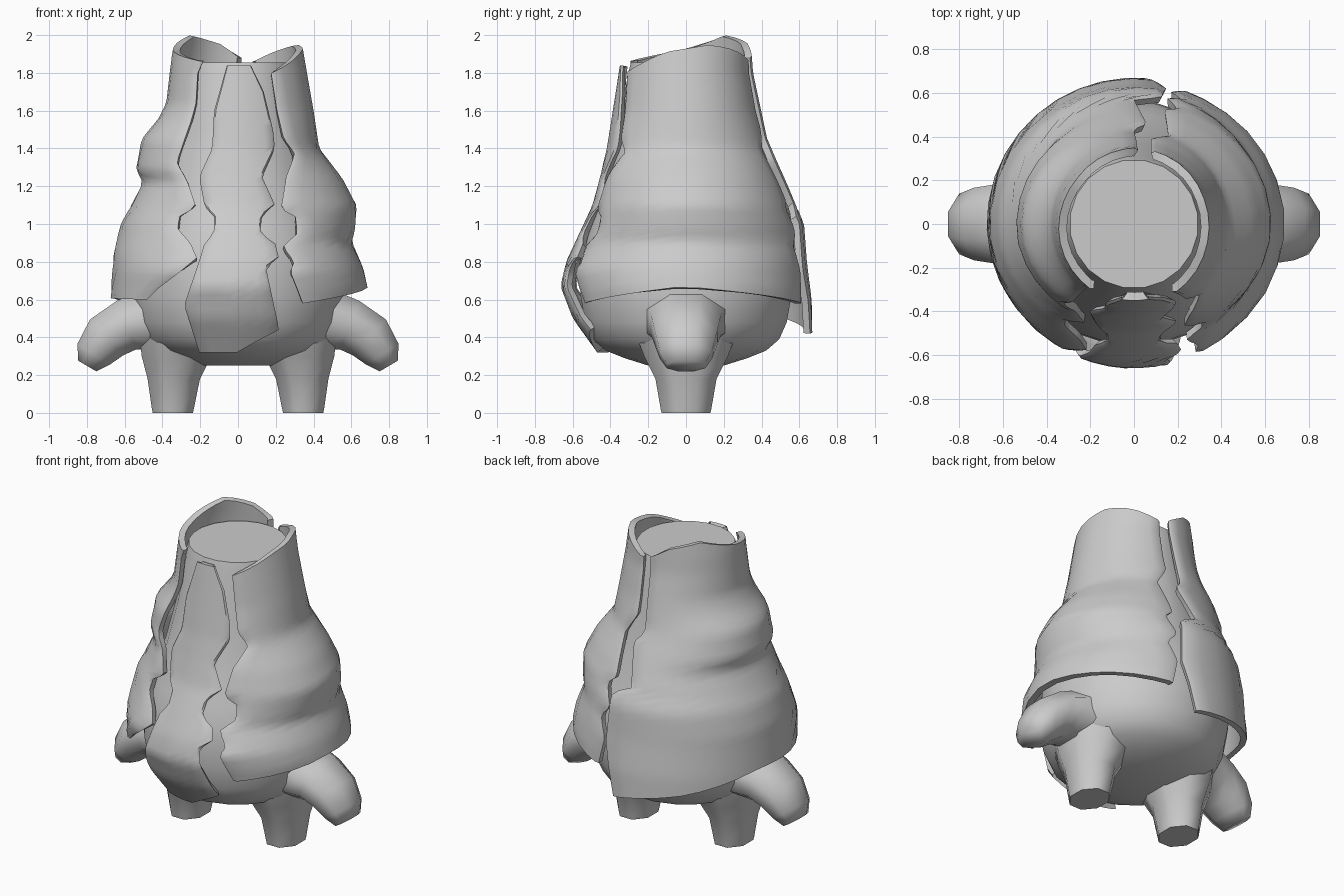
import bpy, bmesh, math
from mathutils import Vector

grey = bpy.data.materials.new("stone_grey")
grey.diffuse_color = (0.6, 0.6, 0.6, 1)


def lerp(table, t):
    """Linear lookup in a list of rising (key, value) pairs."""
    if t <= table[0][0]:
        return table[0][1]
    for (a, va), (b, vb) in zip(table, table[1:]):
        if t <= b:
            return va + (vb - va) * (t - a) / (b - a)
    return table[-1][1]


def finish(name, bm, angle=40, thickness=0):
    me = bpy.data.meshes.new(name)
    bm.to_mesh(me)
    bm.free()
    ob = bpy.data.objects.new(name, me)
    bpy.context.collection.objects.link(ob)
    me.materials.append(grey)
    bpy.ops.object.select_all(action='DESELECT')
    ob.select_set(True)
    bpy.context.view_layer.objects.active = ob
    if thickness:
        mod = ob.modifiers.new("thickness", 'SOLIDIFY')
        mod.thickness = thickness
        mod.offset = -1
        bpy.ops.object.modifier_apply(modifier=mod.name)
    bpy.ops.object.shade_smooth_by_angle(angle=math.radians(angle))
    return ob


def loft(name, rings, sides, angle=40):
    """Skin elliptical rings: (centre, across axis, half width, half depth in y)."""
    bm = bmesh.new()
    loops = []
    for centre, axis, a, b in rings:
        c, ax = Vector(centre), Vector(axis).normalized()
        ay = Vector((0, 1, 0))
        loops.append([bm.verts.new(c + ax * a * math.cos(t) + ay * b * math.sin(t))
                      for t in ((i + 0.5) * math.tau / sides for i in range(sides))])
    for p, q in zip(loops, loops[1:]):
        for i in range(sides):
            j = (i + 1) % sides
            bm.faces.new((p[i], p[j], q[j], q[i]))
    bm.faces.new(loops[0])
    bm.faces.new(loops[-1])
    bmesh.ops.recalc_face_normals(bm, faces=bm.faces)
    return finish(name, bm, angle)


def shell(name, side, start, end, low, high, front, flank, back, cols, rows=40):
    """Curved plate; start and end give the ragged x offset of both edges by height."""
    us = [0, 0.25 / cols] + [c / cols for c in range(1, cols)] + [1 - 0.25 / cols, 1]
    bm = bmesh.new()
    grid = []
    for r in range(rows + 1):
        line = []
        for u in us:
            zb, zt = lerp(low, u), lerp(high, u)
            z = zb + (zt - zb) * r / rows
            a = math.asin(lerp(start, z) / lerp(front, z))
            b = math.asin(lerp(end, z) / lerp(back, z))
            if back is not front:
                b = math.pi - b
            phi = a + (b - a) * u
            s = math.sin(phi) ** 2
            d = s * lerp(flank, z) + (1 - s) * lerp(front if math.cos(phi) > 0 else back, z)
            # side rims roll slightly inward
            if u in (0, 1):
                d -= 0.01
            line.append(bm.verts.new((side * d * math.sin(phi), -d * math.cos(phi), z)))
        grid.append(line)
    for p, q in zip(grid, grid[1:]):
        for i in range(len(us) - 1):
            f = (p[i], p[i + 1], q[i + 1], q[i])
            bm.faces.new(f if side > 0 else f[::-1])
    bm.normal_update()
    return finish(name, bm, 40, 0.038)


# Inner body: bulbous base tapering to a flat top
body = [(0.25, 0.2), (0.29, 0.33), (0.33, 0.43), (0.39, 0.5), (0.48, 0.54), (0.62, 0.565),
        (0.78, 0.56), (0.9, 0.54), (1.0, 0.505), (1.2, 0.435), (1.5, 0.36), (1.8, 0.31),
        (1.855, 0.295)]
loft("body", [((0, 0, z), (1, 0, 0), r, r) for z, r in body], 20, 60)

# Stubby legs and drooping arms
for side, word in ((-1, "left"), (1, "right")):
    loft(word + "_leg", [((side * x, 0, z), (1, 0, 0), a, b) for x, z, a, b in (
        (0.345, 0.0, 0.115, 0.14), (0.345, 0.02, 0.12, 0.145), (0.34, 0.18, 0.15, 0.175),
        (0.325, 0.3, 0.2, 0.24), (0.31, 0.42, 0.23, 0.29))], 8, 60)
    loft(word + "_arm", [((side * x, 0, z), (side * ax, 0, az), a, b)
                         for x, z, ax, az, a, b in (
        (0.46, 0.49, 0.25, 1, 0.18, 0.23), (0.59, 0.465, 0.4, 1, 0.15, 0.2),
        (0.695, 0.4, 0.75, 0.8, 0.14, 0.18), (0.765, 0.31, 0.85, 0.55, 0.11, 0.15),
        (0.798, 0.248, 0.85, 0.5, 0.06, 0.11))], 8, 60)

# Outline profiles shared by the side shells
edge = [(0.58, 0.63), (0.75, 0.66), (0.88, 0.59), (1.0, 0.535), (1.08, 0.505), (1.25, 0.48),
        (1.4, 0.45), (1.6, 0.39), (1.85, 0.36), (2.0, 0.35)]
rear = [(0.42, 0.67), (0.6, 0.665), (0.8, 0.64), (1.0, 0.625), (1.2, 0.54), (1.45, 0.43),
        (1.8, 0.355), (2.0, 0.34)]
rear_inner = [(0.58, 0.65), (0.85, 0.625), (1.0, 0.595), (1.2, 0.52), (1.4, 0.435),
              (1.6, 0.38), (1.8, 0.345)]

# Left side shell, hanging lower at the back
shell("left_shell", -1,
      [(0.6, 0.47), (0.66, 0.42), (0.82, 0.22), (0.9, 0.25), (0.97, 0.31), (1.04, 0.30),
       (1.09, 0.22), (1.2, 0.26), (1.33, 0.31), (1.45, 0.27), (1.63, 0.23), (1.8, 0.22),
       (1.86, 0.19)],
      [(0.42, -0.07), (0.75, -0.15), (1.06, -0.13), (1.11, 0.0), (1.36, -0.06), (1.42, 0.0),
       (1.6, -0.01), (1.9, -0.02)],
      [(0, 0.6), (0.4, 0.61), (0.7, 0.5), (1, 0.42)],
      [(0, 1.86), (0.35, 1.92), (0.65, 2.0), (0.85, 1.96), (1, 1.88)],
      edge,
      [(0.6, 0.675), (0.85, 0.66), (1.0, 0.62), (1.13, 0.55), (1.22, 0.505), (1.29, 0.54),
       (1.45, 0.51), (1.56, 0.42), (1.64, 0.38), (1.9, 0.35), (2.0, 0.33)],
      rear, 14)

# Right side shell
shell("right_shell", 1,
      [(0.58, 0.34), (0.75, 0.28), (0.8, 0.3), (0.88, 0.24), (0.95, 0.31), (1.04, 0.29),
       (1.08, 0.22), (1.25, 0.25), (1.38, 0.31), (1.45, 0.25), (1.6, 0.21), (1.8, 0.18)],
      [(0.58, 0.21), (0.75, 0.17), (0.88, 0.22), (0.95, 0.15), (1.08, 0.2), (1.13, 0.14),
       (1.38, 0.16), (1.5, 0.08), (1.9, 0.08)],
      [(0, 0.58), (0.45, 0.67), (1, 0.58)],
      [(0, 1.8), (0.3, 1.91), (0.6, 1.95), (0.8, 1.92), (1, 1.86)],
      edge,
      [(0.6, 0.68), (0.66, 0.69), (0.77, 0.665), (0.9, 0.605), (0.98, 0.62), (1.1, 0.63),
       (1.24, 0.555), (1.4, 0.43), (1.6, 0.4), (1.95, 0.34)],
      rear_inner, 12)

# Narrow ragged front plate
chest = [(0.32, 0.47), (0.5, 0.6), (0.67, 0.665), (0.8, 0.635), (0.95, 0.565), (1.1, 0.495),
         (1.25, 0.455), (1.4, 0.42), (1.84, 0.35)]
shell("front_plate", 1,
      [(0.32, -0.21), (0.57, -0.29), (0.8, -0.21), (0.9, -0.18), (0.95, -0.13),
       (1.05, -0.13), (1.09, -0.18), (1.25, -0.21), (1.4, -0.14), (1.6, -0.13), (1.84, -0.06)],
      [(0.32, 0.2), (0.45, 0.22), (0.77, 0.15), (0.82, 0.22), (0.9, 0.2), (0.95, 0.12),
       (1.05, 0.13), (1.1, 0.2), (1.25, 0.13), (1.4, 0.2), (1.5, 0.19), (1.7, 0.14),
       (1.84, 0.07)],
      [(0, 0.32), (0.5, 0.32), (1, 0.44)],
      [(0, 1.84), (1, 1.84)],
      chest, chest, chest, 6)
